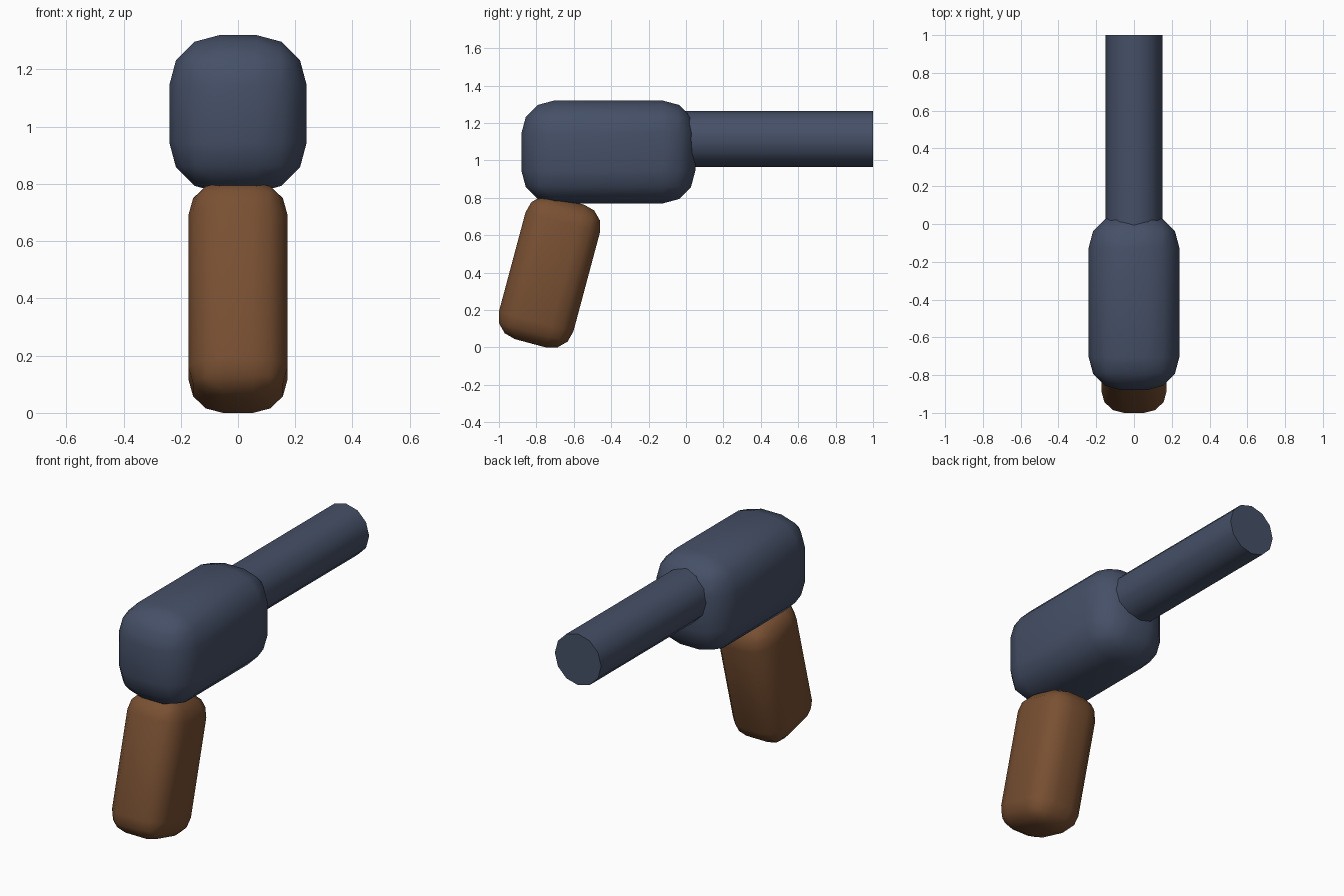
import bpy, bmesh, math
from mathutils import Matrix

if "Cube" in bpy.data.objects:
    bpy.data.objects.remove(bpy.data.objects["Cube"])


def material(name, color):
    m = bpy.data.materials.new(name)
    m.diffuse_color = color
    m.use_nodes = True
    m.node_tree.nodes["Principled BSDF"].inputs["Base Color"].default_value = m.diffuse_color
    return m


def finish(bm, name, mat, loc, tilt=0.0):
    bmesh.ops.recalc_face_normals(bm, faces=bm.faces)
    mesh = bpy.data.meshes.new(name)
    bm.to_mesh(mesh)
    bm.free()
    mesh.materials.append(mat)
    ob = bpy.data.objects.new(name, mesh)
    bpy.context.collection.objects.link(ob)
    ob.location = loc
    ob.rotation_euler.x = tilt
    bpy.ops.object.select_all(action='DESELECT')
    ob.select_set(True)
    bpy.context.view_layer.objects.active = ob
    bpy.ops.object.shade_smooth_by_angle(angle=math.radians(40))
    return ob


def rounded_box(name, size, radius, mat, loc, tilt=0.0, segments=4):
    bm = bmesh.new()
    bmesh.ops.create_cube(bm, size=1.0, matrix=Matrix.Diagonal((*size, 1)))
    bmesh.ops.bevel(bm, geom=bm.edges[:], offset=radius, segments=segments,
                    profile=0.5, affect='EDGES', clamp_overlap=True)
    return finish(bm, name, mat, loc, tilt)


steel = material("blue_steel", (0.06, 0.08, 0.135, 1))
wood = material("brown_wood", (0.19, 0.08, 0.032, 1))

# Rounded main housing
rounded_box("body", (0.48, 0.93, 0.55), 0.175, steel, (0, -0.415, 1.045), segments=3)

# Slanted handle, leaning back toward its foot
rounded_box("grip", (0.346, 0.412, 0.79), 0.12, wood, (0, -0.73, 0.404),
            tilt=-math.radians(15), segments=3)

# Twelve-sided barrel running into the housing
bm = bmesh.new()
bmesh.ops.create_cone(bm, cap_ends=True, segments=12, radius1=0.15, radius2=0.15,
                      depth=1.2, matrix=Matrix.Rotation(math.pi / 2, 4, 'X'))
finish(bm, "barrel", steel, (0, 0.4, 1.115))
